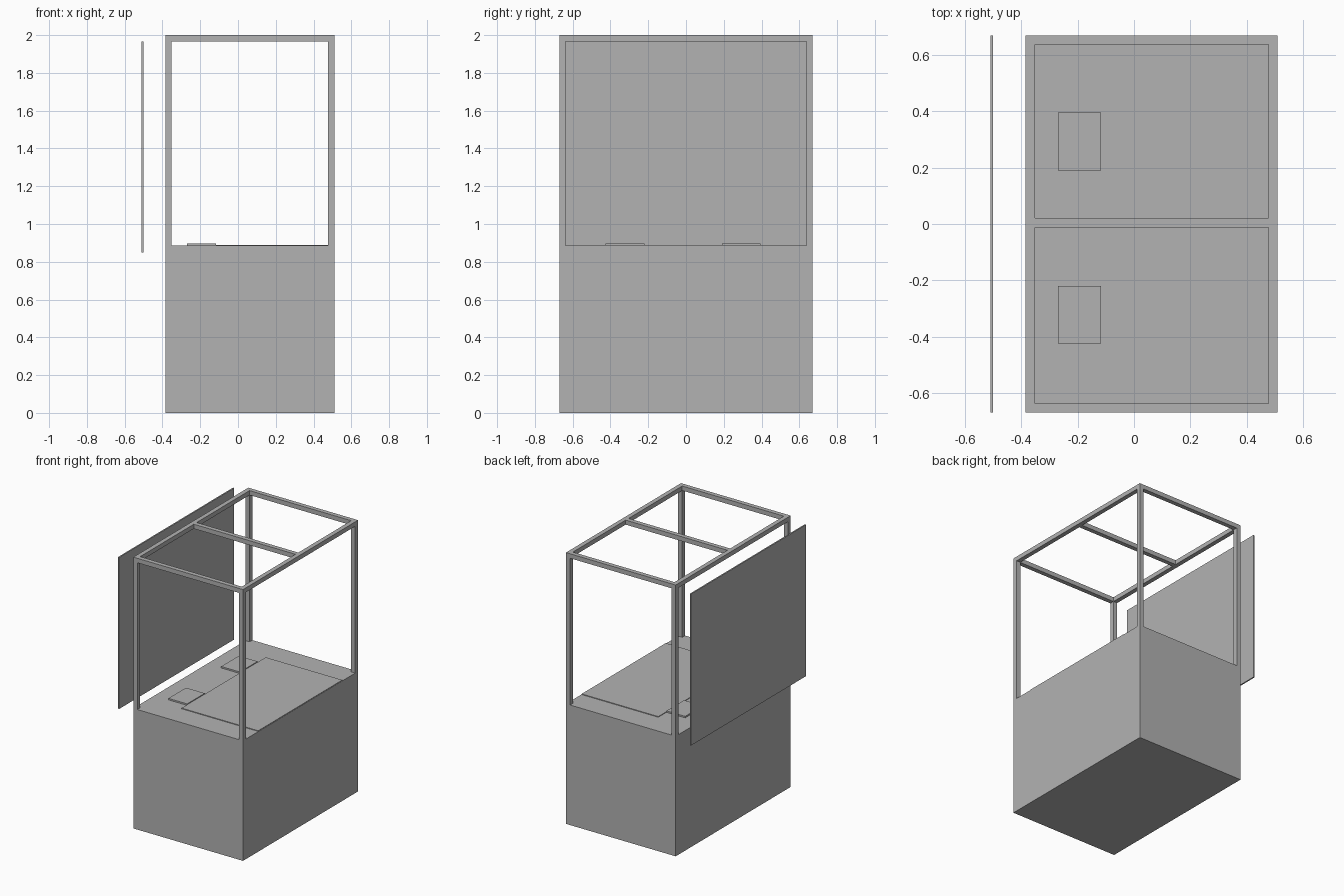
import bpy
import bmesh
from mathutils import Vector

if "Cube" in bpy.data.objects:
    bpy.data.objects.remove(bpy.data.objects["Cube"])

grey = bpy.data.materials.new("neutral grey")
grey.diffuse_color = (0.448, 0.448, 0.448, 1)
grey.use_nodes = True
grey.node_tree.nodes["Principled BSDF"].inputs["Base Color"].default_value = grey.diffuse_color


def box(name, x, y, z):
    """Box spanning the given (low, high) range on each axis."""
    bm = bmesh.new()
    bmesh.ops.create_cube(bm, size=1)
    for v in bm.verts:
        v.co = Vector([(r[0] + r[1]) / 2 + c * (r[1] - r[0])
                       for r, c in zip((x, y, z), v.co)])
    mesh = bpy.data.meshes.new(name)
    bm.to_mesh(mesh)
    bm.free()
    mesh.materials.append(grey)
    ob = bpy.data.objects.new(name, mesh)
    bpy.context.collection.objects.link(ob)
    return ob


X0, X1 = -0.385, 0.51      # cabinet width
Y0, Y1 = -0.67, 0.67       # cabinet length
DECK, TOP = 0.885, 2.0     # deck height and frame top
T = 0.033                  # frame bar thickness

# Solid lower cabinet
box("cabinet", (X0, X1), (Y0, Y1), (0, DECK))

# Four corner posts
for sx, x in (("left", (X0, X0 + T)), ("right", (X1 - T, X1))):
    for sy, y in (("front", (Y0, Y0 + T)), ("back", (Y1 - T, Y1))):
        box(f"{sy}_{sx}_post", x, y, (DECK, TOP - T))
    # Long roof rails
    box(f"{sx}_rail", x, (Y0, Y1), (TOP - T, TOP))

# Roof bars across the width
for name, y in (("front_rail", Y0), ("middle_rail", -0.012), ("back_rail", Y1 - T)):
    box(name, (X0 + T, X1 - T), (y, y + T), (TOP - T, TOP))

# Thin sheet on the deck and two raised pads beside it
box("deck_sheet", (-0.117, X1 - 0.002), (-0.49, 0.49), (DECK, DECK + 0.005))
for name, y in (("front_pad", -0.425), ("back_pad", 0.19)):
    box(name, (-0.27, -0.117), (y, y + 0.205), (DECK, DECK + 0.011))

# Detached upright side panel
box("side_panel", (-0.51, -0.50), (Y0, Y1), (0.85, 1.967))
